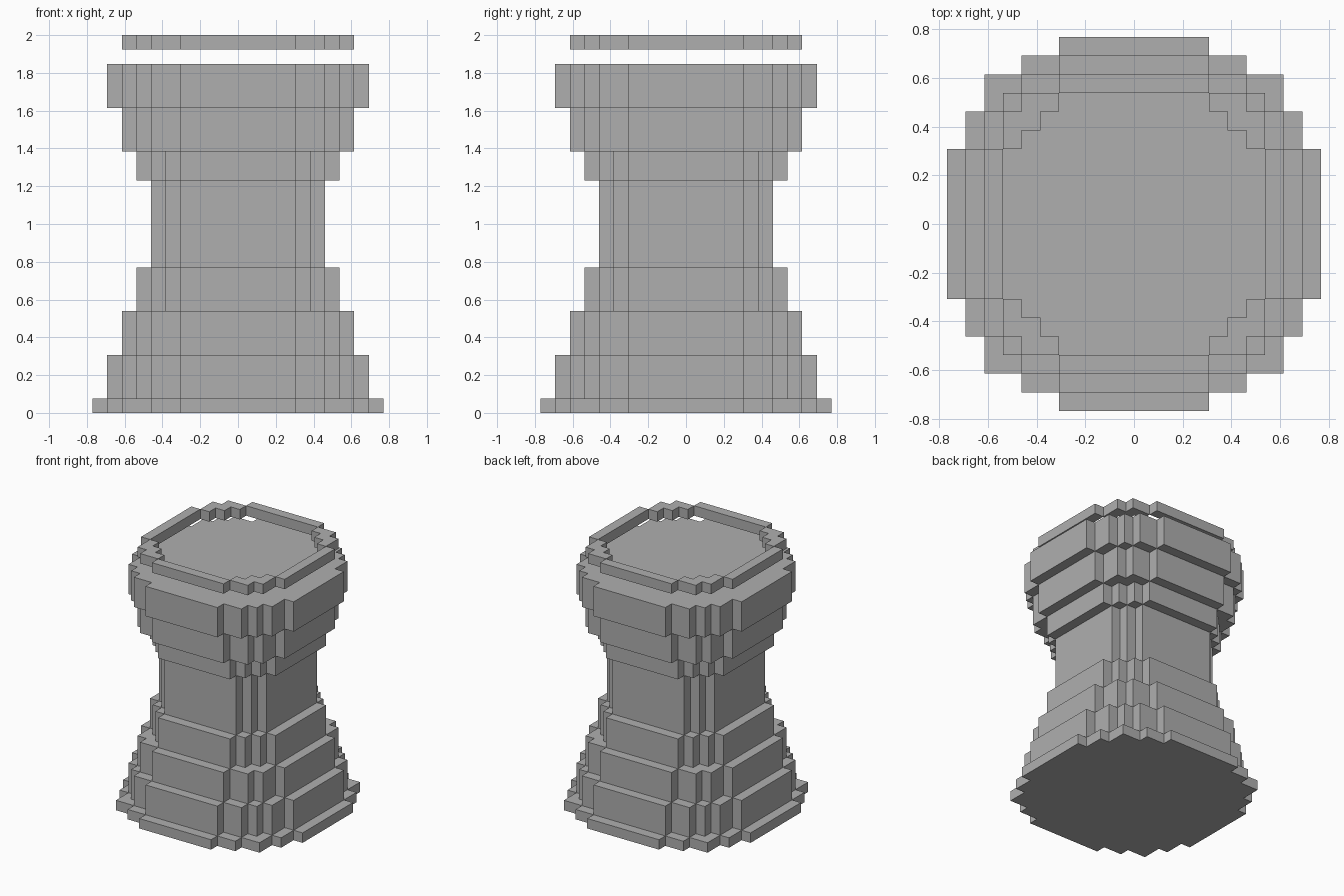
import bpy
import bmesh

cube = bpy.data.objects.get("Cube")
if cube:
    bpy.data.objects.remove(cube, do_unlink=True)

U = 2 / 26  # size of one block

stone = bpy.data.materials.new("plain_grey")
stone.use_nodes = True
grey = (0.43, 0.43, 0.43, 1)
stone.diffuse_color = grey
stone.node_tree.nodes["Principled BSDF"].inputs["Base Color"].default_value = grey


def turn(points, quarter):
    """Rotate 2D points about the centre by quarter turns."""
    for _ in range(quarter):
        points = [(-y, x) for x, y in points]
    return points


def stepped_outline(steps):
    """Closed blocky circle from the outer corners of one quadrant."""
    quadrant = [steps[0]]
    for (_, y0), (x1, y1) in zip(steps, steps[1:]):
        quadrant += [(x1, y0), (x1, y1)]
    return [p for q in range(4) for p in turn(quadrant, q)]


def prisms(name, outlines, bottom, top):
    """Extrude flat outlines between two heights given in blocks."""
    bm = bmesh.new()
    for outline in outlines:
        face = bm.faces.new([bm.verts.new((x * U, y * U, bottom * U)) for x, y in outline])
        result = bmesh.ops.extrude_face_region(bm, geom=[face], use_keep_orig=True)
        raised = [v for v in result["geom"] if isinstance(v, bmesh.types.BMVert)]
        bmesh.ops.translate(bm, verts=raised, vec=(0, 0, (top - bottom) * U))
    bmesh.ops.recalc_face_normals(bm, faces=bm.faces)
    mesh = bpy.data.meshes.new(name)
    bm.to_mesh(mesh)
    bm.free()
    mesh.materials.append(stone)
    obj = bpy.data.objects.new(name, mesh)
    bpy.context.collection.objects.link(obj)
    return obj


# Blocky circles by radius
circle = {
    6: [(6, 4), (5, 5), (4, 6)],
    7: [(7, 4), (6, 5), (5, 6), (4, 7)],
    8: [(8, 4), (7, 6), (6, 7), (4, 8)],
    9: [(9, 4), (8, 6), (7, 7), (6, 8), (4, 9)],
    10: [(10, 4), (9, 6), (8, 8), (6, 9), (4, 10)],
}

# Stacked tiers of the tower: name, radius, bottom, top
tiers = [
    ("foot_plate", 10, 0, 1),
    ("base_lower", 9, 1, 4),
    ("base_middle", 8, 4, 7),
    ("base_upper", 7, 7, 10),
    ("shaft", 6, 10, 16),
    ("collar", 7, 16, 18),
    ("head_lower", 8, 18, 21),
    ("head_upper", 9, 21, 24),
]
for name, radius, bottom, top in tiers:
    prisms(name, [stepped_outline(circle[radius])], bottom, top)

# Floating rim: four straight bars and four stepped corners
bar = [(7, -4), (8, -4), (8, 4), (7, 4)]
corner = [(4, 6), (5, 6), (5, 5), (6, 5), (6, 4), (7, 4), (7, 6), (6, 6), (6, 7), (4, 7)]
prisms("rim", [turn(part, q) for part in (bar, corner) for q in range(4)], 25, 26)
